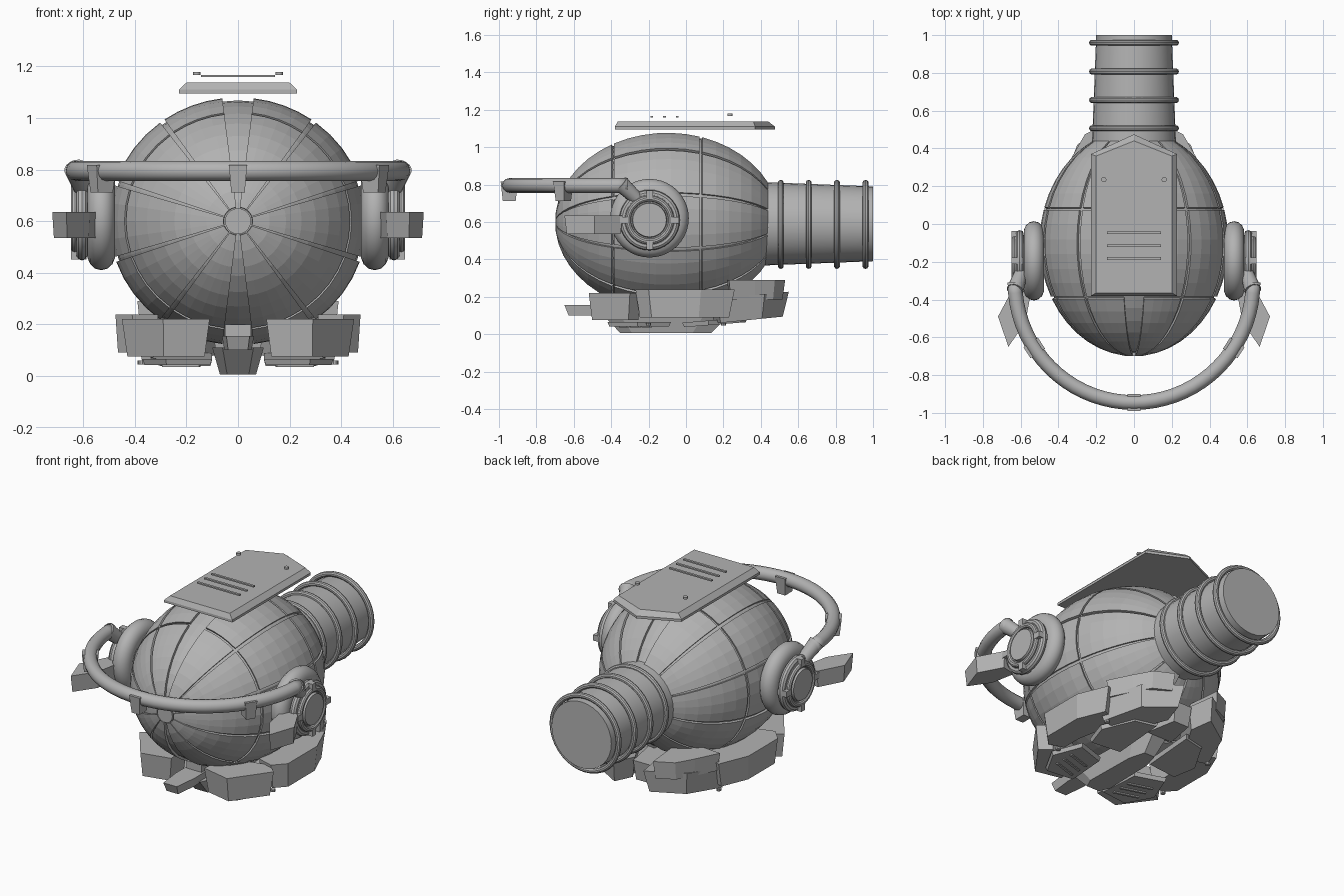
import bpy, bmesh, math
from mathutils import Vector, Matrix

if "Cube" in bpy.data.objects:
    bpy.data.objects.remove(bpy.data.objects["Cube"])

grey = bpy.data.materials.new("plain grey")
grey.diffuse_color = (0.45, 0.45, 0.45, 1)
grey.use_nodes = True
grey.node_tree.nodes["Principled BSDF"].inputs["Base Color"].default_value = grey.diffuse_color


def add(name, bm, smooth=False):
    bmesh.ops.recalc_face_normals(bm, faces=bm.faces)
    me = bpy.data.meshes.new(name)
    bm.to_mesh(me)
    bm.free()
    me.materials.append(grey)
    for p in me.polygons:
        p.use_smooth = smooth
    ob = bpy.data.objects.new(name, me)
    bpy.context.collection.objects.link(ob)
    return ob


def prism(name, pts, z0, z1, s=0.9, tilt=0.0, mirror=False):
    """Polygon extruded from z1 down to z0, with the bottom scaled by s."""
    for sx in ((1, -1) if mirror else (1,)):
        bm = bmesh.new()
        c = sum((Vector(p) for p in pts), Vector((0, 0))) / len(pts)
        rings = []
        for z, k in ((z0, s), (z1, 1)):
            r = []
            for p in pts:
                q = c + (Vector(p) - c) * k
                r.append(bm.verts.new((sx * q.x, q.y, z + tilt * (q.y - c.y))))
            rings.append(r)
        n = len(pts)
        bm.faces.new(rings[0])
        bm.faces.new(rings[1])
        for i in range(n):
            j = (i + 1) % n
            bm.faces.new((rings[0][i], rings[0][j], rings[1][j], rings[1][i]))
        add(name, bm)


def lathe(name, prof, centre, axis, seg=32):
    """Spin (radius, distance) points about an axis; closed profile makes a ring."""
    bm = bmesh.new()
    rot = Vector((0, 0, 1)).rotation_difference(Vector(axis)).to_matrix()
    rows = [[bm.verts.new(Vector(centre) + rot @ Vector((r * math.cos(2 * math.pi * i / seg),
             r * math.sin(2 * math.pi * i / seg), d))) for i in range(seg)] for r, d in prof]
    for k in range(len(rows)):
        a, b = rows[k], rows[(k + 1) % len(rows)]
        if k == len(rows) - 1 and (prof[0][0] < 0.001 or prof[-1][0] < 0.001):
            continue
        for i in range(seg):
            j = (i + 1) % seg
            bm.faces.new((a[i], a[j], b[j], b[i]))
    bmesh.ops.remove_doubles(bm, verts=bm.verts, dist=1e-5)
    ob = add(name, bm, True)
    bpy.context.view_layer.objects.active = ob
    ob.select_set(True)
    bpy.ops.object.shade_smooth_by_angle(angle=math.radians(35))
    ob.select_set(False)


def solid(name, r0, r1, depth, centre, axis, seg=32):
    lathe(name, [(0, 0), (r0, 0), (r1, depth), (0, depth)], centre, axis, seg)


def ring(name, R, r, centre, axis, rd=None, n=10, seg=36):
    rd = rd or r
    lathe(name, [(R + r * math.cos(2 * math.pi * i / n), rd * math.sin(2 * math.pi * i / n))
                 for i in range(n)], centre, axis, seg)


def ell(t, a, k=1.0):
    t, a = math.radians(t), math.radians(a)
    return Vector((0.5 * k * math.sin(t) * math.cos(a), -0.1 - 0.6 * k * math.cos(t),
                   0.6 + 0.48 * k * math.sin(t) * math.sin(a)))


def box(name, size, matrix, taper=1.0):
    bm = bmesh.new()
    bmesh.ops.create_cube(bm, size=1)
    for v in bm.verts:
        f = taper if v.co.z < 0 else 1
        v.co = Vector((v.co.x * size[0] * f, v.co.y * size[1] * f, v.co.z * size[2]))
    bm.transform(matrix)
    add(name, bm)


# Inner egg-shaped hull, its poles on the y axis
bm = bmesh.new()
rows = [[bm.verts.new(ell(t, a, 0.975)) for a in range(0, 360, 9)] for t in range(0, 181, 9)]
for r0, r1 in zip(rows, rows[1:]):
    for i in range(40):
        bm.faces.new((r0[i], r0[(i + 1) % 40], r1[(i + 1) % 40], r1[i]))
bmesh.ops.remove_doubles(bm, verts=bm.verts, dist=1e-5)
add("hull_core", bm)

# Raised hull panels: ten sectors in three bands, with narrow seams
bm = bmesh.new()
for s in range(10):
    a0, a1 = 90 + 36 * s, 126 + 36 * s
    a0 += 7 if a0 % 360 in (90, 270) else 1.2
    a1 -= 7 if a1 % 360 in (90, 270) else 1.2
    for t0, t1, nt in ((6.5, 60.3, 7), (61.7, 106.8, 6), (108.2, 154, 6)):
        layers = []
        for k in (1.0, 0.97):
            layers.append([[bm.verts.new(ell(t0 + (t1 - t0) * i / nt, a0 + (a1 - a0) * j / 4, k))
                            for j in range(5)] for i in range(nt + 1)])
        o, q = layers
        for i in range(nt):
            for j in range(4):
                bm.faces.new((o[i][j], o[i][j + 1], o[i + 1][j + 1], o[i + 1][j]))
        edge = ([(0, j) for j in range(5)] + [(i, 4) for i in range(1, nt + 1)]
                + [(nt, j) for j in range(3, -1, -1)] + [(i, 0) for i in range(nt - 1, 0, -1)])
        for (i, j), (m, n) in zip(edge, edge[1:] + edge[:1]):
            bm.faces.new((o[i][j], q[i][j], q[m][n], o[m][n]))
add("hull_panels", bm)
solid("nose_disc", 0.05, 0.05, 0.03, (0, -0.699, 0.6), (0, 1, 0), 20)

# Rear pipe with four bands
solid("rear_pipe", 0.225, 0.2, 0.64, (0, 0.36, 0.59), (0, 1, 0))
for y in (0.507, 0.656, 0.807, 0.96):
    ring("pipe_band", 0.222, 0.016, (0, y, 0.587), (0, 1, 0))

# Floating top plate with chamfered rim, vent bars and studs
plate = [(-0.228, -0.38), (0.228, -0.38), (0.228, 0.37), (0, 0.475), (-0.228, 0.37)]
inner = [(-0.2, -0.365), (0.2, -0.365), (0.2, 0.36), (0, 0.44), (-0.2, 0.36)]
bm = bmesh.new()
rs = [[bm.verts.new((x, y, z)) for x, y in p]
      for p, z in ((plate, 1.095), (plate, 1.11), (inner, 1.137))]
bm.faces.new(rs[0])
bm.faces.new(rs[2])
for r0, r1 in zip(rs, rs[1:]):
    for i in range(5):
        bm.faces.new((r0[i], r0[(i + 1) % 5], r1[(i + 1) % 5], r1[i]))
add("top_plate", bm)
for y in (-0.047, -0.115, -0.183):
    box("vent_bar", (0.285, 0.014, 0.008), Matrix.Translation((0, y, 1.163)))
for x in (-0.16, 0.16):
    solid("plate_stud", 0.014, 0.014, 0.012, (x, 0.235, 1.167), (0, 0, 1), 12)

# Front hoop: half-circle tube
bm = bmesh.new()
rows = []
for i in range(37):
    a = math.pi + math.pi * i / 36
    d = Vector((math.cos(a), math.sin(a), 0))
    c = Vector((0.63 * d.x, -0.31 + 0.635 * d.y, 0.795))
    rows.append([bm.verts.new(c + d * 0.039 * math.cos(b) + Vector((0, 0, 0.039 * math.sin(b))))
                 for b in [2 * math.pi * k / 12 for k in range(12)]])
for r0, r1 in zip(rows, rows[1:]):
    for k in range(12):
        bm.faces.new((r0[k], r0[(k + 1) % 12], r1[(k + 1) % 12], r1[k]))
bm.faces.new(rows[0])
bm.faces.new(rows[-1])
add("front_hoop", bm, True)

# Hoop clips
for deg in (-90, -33, -147):
    a = math.radians(deg)
    m = Matrix.Translation((0.63 * math.cos(a), -0.31 + 0.635 * math.sin(a), 0.764)) \
        @ Matrix.Rotation(a, 4, 'Z')
    box("hoop_clip", (0.092, 0.07, 0.106), m, 0.75)

# Ear pods, hoop joints and side fins
for s in (1, -1):
    ax = (s, 0, 0)
    ring("ear_cushion", 0.148, 0.062, (s * 0.53, -0.195, 0.62), ax, 0.055, 14, 40)
    solid("ear_drum", 0.15, 0.13, 0.14, (s * 0.49, -0.195, 0.615), ax)
    ring("ear_outer_ring", 0.14, 0.022, (s * 0.605, -0.195, 0.61), ax)
    ring("ear_inner_ring", 0.115, 0.016, (s * 0.632, -0.195, 0.61), ax)
    solid("ear_cap", 0.095, 0.09, 0.025, (s * 0.622, -0.195, 0.61), ax)
    for k in range(4):
        m = Matrix.Translation((s * 0.618, -0.195, 0.61)) @ Matrix.Rotation(
            math.pi / 2 * k, 4, 'X') @ Matrix.Translation((0, 0, 0.138))
        box("ear_clip", (0.06, 0.035, 0.04), m)
    solid("hoop_joint", 0.045, 0.036, 0.12, (s * 0.63, -0.35, 0.805), (-s * 0.25, 0.7, -0.65), 14)
prism("side_fin", [(0.64, -0.34), (0.72, -0.49), (0.665, -0.65), (0.575, -0.52), (0.545, -0.36)],
      0.535, 0.635, 0.93, mirror=True)

# Underside armour: blocks mirrored left and right
prism("front_block", [(0.11, -0.48), (0.29, -0.52), (0.45, -0.3), (0.38, -0.24), (0.13, -0.3)],
      0.075, 0.22, 0.88, mirror=True)
prism("side_block", [(0.41, -0.27), (0.475, -0.2), (0.475, 0.08), (0.4, 0.26), (0.25, 0.2),
                     (0.31, -0.1), (0.31, -0.24)], 0.09, 0.238, 0.9, mirror=True)
prism("rear_upper_block", [(0.39, 0.23), (0.32, 0.37), (0.26, 0.475), (0.15, 0.53), (0.13, 0.32),
                           (0.25, 0.22)], 0.185, 0.29, 0.92, mirror=True)
prism("rear_lower_block", [(0.4, 0.16), (0.3, 0.42), (0.1, 0.55), (0.06, 0.4), (0.22, 0.12)],
      0.075, 0.205, 0.85, 0.1, mirror=True)

# Thin underplates with raised slats and bolts
prism("front_underplate", [(0.1, -0.4), (0.28, -0.42), (0.37, -0.26), (0.3, -0.08), (0.12, -0.14)],
      0.042, 0.065, 0.94, mirror=True)
prism("rear_underplate", [(0.1, 0.0), (0.3, -0.02), (0.34, 0.12), (0.24, 0.3), (0.1, 0.33)],
      0.05, 0.075, 0.94, 0.08, mirror=True)
for s in (1, -1):
    for y in (-0.33, -0.27, -0.21):
        box("underplate_slat", (0.15, 0.014, 0.008), Matrix.Translation((s * 0.22, y, 0.039))
            @ Matrix.Rotation(s * 0.3, 4, 'Z'))
    for x, y in ((0.375, -0.2), (0.36, 0.2)):
        solid("underplate_bolt", 0.014, 0.014, 0.014, (s * x, y, 0.045), (0, 0, 1), 10)

# Centre keel, front claw and neck post
prism("keel", [(-0.1, -0.36), (-0.06, -0.45), (0.06, -0.45), (0.1, -0.36), (0.09, 0.1),
               (0.05, 0.24), (-0.05, 0.24), (-0.09, 0.1)], 0.005, 0.11, 0.7)
prism("front_claw", [(-0.045, -0.65), (0.045, -0.65), (0.062, -0.5), (0.06, -0.36),
                     (-0.06, -0.36), (-0.062, -0.5)], 0.1, 0.155, 0.85)
prism("keel_post", [(-0.05, -0.42), (0.05, -0.42), (0.05, -0.2), (-0.05, -0.2)], 0.1, 0.2, 1)
prism("rear_keel", [(-0.1, 0.2), (0.1, 0.2), (0.06, 0.42), (-0.06, 0.42)], 0.08, 0.2, 0.85)
